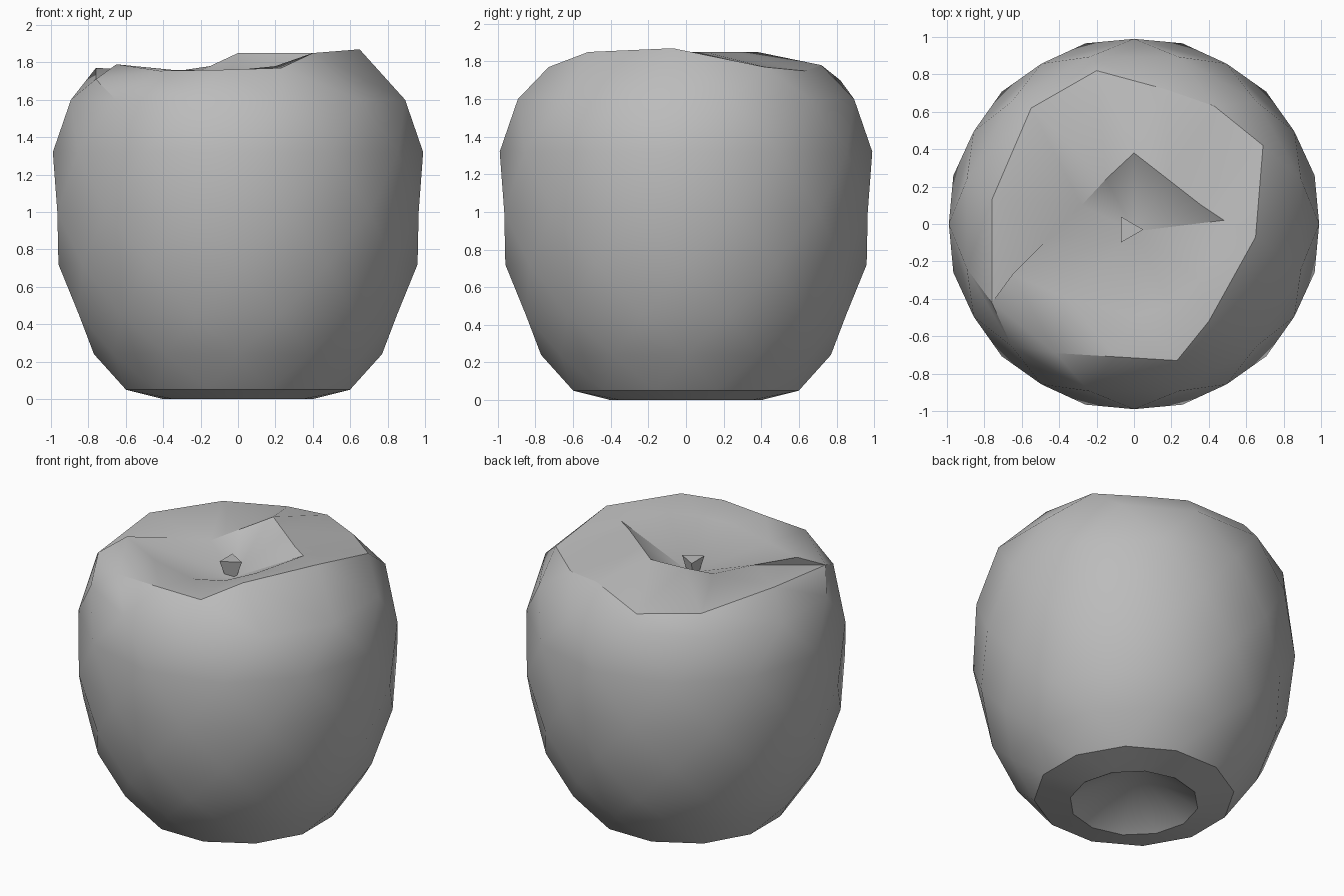
import bpy
import bmesh
from math import cos, sin, radians, tau

if "Cube" in bpy.data.objects:
    bpy.data.objects.remove(bpy.data.objects["Cube"], do_unlink=True)

SEGMENTS = 12

grey = bpy.data.materials.new("plain_grey")
grey.use_nodes = True
grey.diffuse_color = (0.5, 0.5, 0.5, 1)
grey.node_tree.nodes["Principled BSDF"].inputs["Base Color"].default_value = (0.5, 0.5, 0.5, 1)


def finish(bm, name, angle):
    bmesh.ops.recalc_face_normals(bm, faces=bm.faces)
    mesh = bpy.data.meshes.new(name)
    bm.to_mesh(mesh)
    bm.free()
    mesh.materials.append(grey)
    obj = bpy.data.objects.new(name, mesh)
    bpy.context.collection.objects.link(obj)
    bpy.ops.object.select_all(action="DESELECT")
    bpy.context.view_layer.objects.active = obj
    obj.select_set(True)
    bpy.ops.object.shade_smooth_by_angle(angle=radians(angle))
    return obj


def ring(radius, z, shift):
    """Regular ring of points, turned by a fraction of one step."""
    turns = [tau * (i + shift) / SEGMENTS for i in range(SEGMENTS)]
    return [(radius * cos(a), radius * sin(a), z) for a in turns]


# Side profile as (radius, height), from the base cavity up to the shoulder
body_profile = [(0.4, 0.0), (0.62, 0.05), (0.77, 0.24), (0.88, 0.45),
                (0.96, 0.72), (1.0, 1.0), (0.99, 1.32), (0.925, 1.6)]

# Uneven top rim, and the crooked lip of the dimple inside it
rim = [(0.65, -0.07, 1.87), (0.69, 0.42, 1.77), (0.43, 0.63, 1.75), (0.17, 0.72, 1.78),
       (-0.2, 0.82, 1.7), (-0.55, 0.62, 1.72), (-0.76, 0.13, 1.77), (-0.76, -0.42, 1.71),
       (-0.42, -0.69, 1.755), (-0.1, -0.71, 1.76), (0.23, -0.73, 1.77), (0.4, -0.52, 1.85)]
lip = [(0.48, 0.02, 1.85), (0.36, 0.1, 1.85), (0.18, 0.24, 1.85), (0, 0.38, 1.85),
       (-0.15, 0.24, 1.78), (-0.28, 0.1, 1.72), (-0.46, -0.08, 1.76), (-0.65, -0.27, 1.79),
       (-0.35, -0.4, 1.76), (0, -0.49, 1.76), (0.2, -0.44, 1.78), (0.35, -0.3, 1.82)]

# Fruit body: alternate rings are turned half a step and joined by triangles
bm = bmesh.new()
shifts = [(k % 2) / 2 for k in range(len(body_profile))]
rings = [ring(r, z, s) for (r, z), s in zip(body_profile, shifts)] + [rim, lip]
loops = [[bm.verts.new(p) for p in points] for points in rings]
base_tip = bm.verts.new((0, 0, 0.25))
top_tip = bm.verts.new((0, -0.04, 1.6))
for i in range(SEGMENTS):
    j = (i + 1) % SEGMENTS
    for k, (low, high) in enumerate(zip(loops, loops[1:])):
        if k % 2:
            bm.faces.new((low[i], high[j], high[i]))
            bm.faces.new((low[i], low[j], high[j]))
        else:
            bm.faces.new((low[i], low[j], high[i]))
            bm.faces.new((low[j], high[j], high[i]))
    bm.faces.new((base_tip, loops[0][j], loops[0][i]))
    bm.faces.new((top_tip, loops[-1][i], loops[-1][j]))
finish(bm, "fruit_body", 30)

# Short three-sided stem inside the top dimple
bm = bmesh.new()
bmesh.ops.create_cone(bm, cap_ends=True, segments=3, radius1=0.03, radius2=0.08, depth=0.14)
stem = finish(bm, "stem", 30)
stem.location = (-0.03, -0.03, 1.64)
stem.rotation_euler.z = radians(30)
